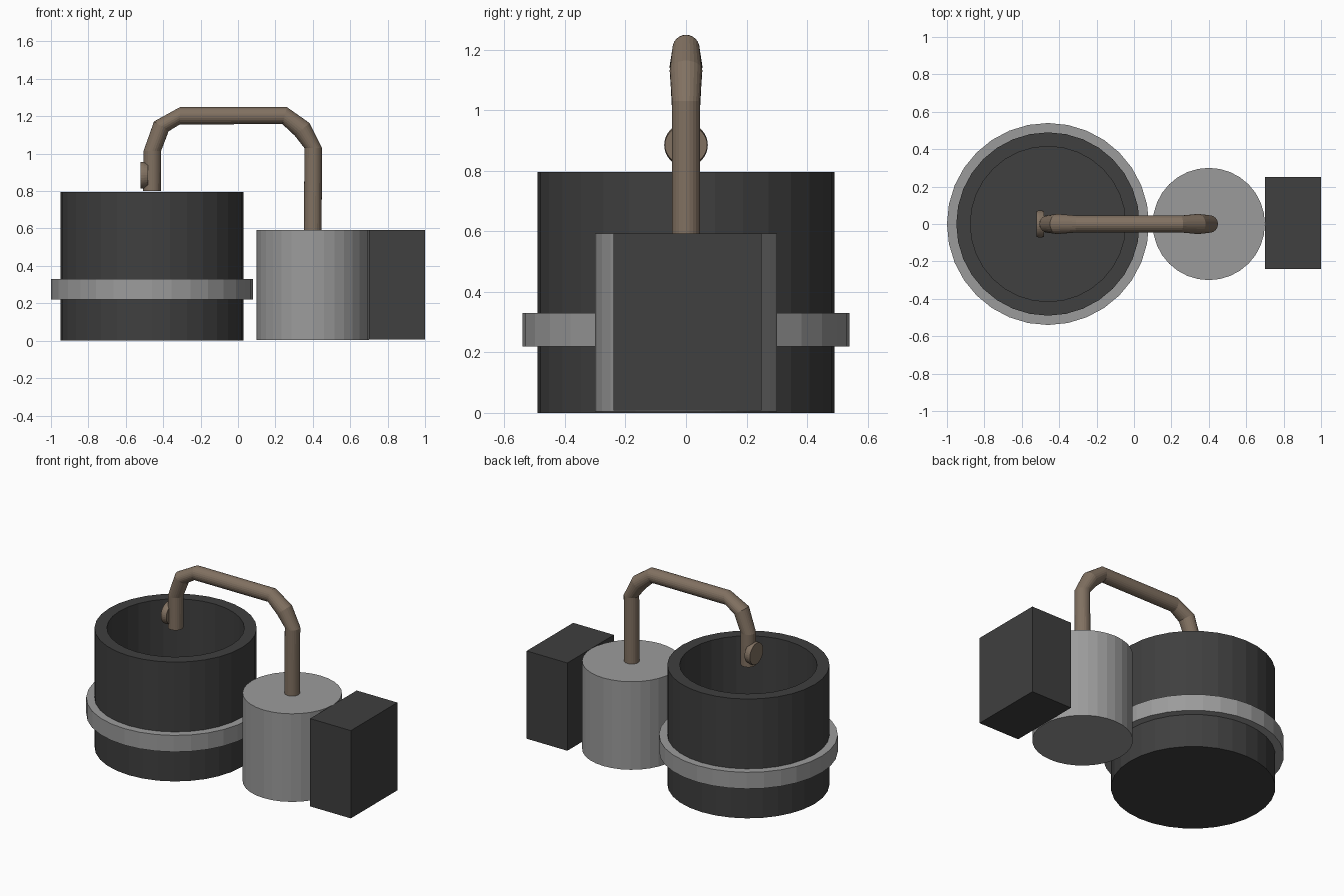
import bpy, bmesh, math
from mathutils import Vector

if "Cube" in bpy.data.objects:
    bpy.data.objects.remove(bpy.data.objects["Cube"])


def material(name, rgb):
    m = bpy.data.materials.new(name)
    m.diffuse_color = (*rgb, 1)
    m.use_nodes = True
    m.node_tree.nodes["Principled BSDF"].inputs["Base Color"].default_value = m.diffuse_color
    return m


DARK = material("dark_grey", (0.05, 0.05, 0.05))
GREY = material("mid_grey", (0.33, 0.33, 0.33))
BROWN = material("pipe_brown", (0.22, 0.165, 0.12))


def finish(name, bm, mat):
    bmesh.ops.recalc_face_normals(bm, faces=bm.faces)
    mesh = bpy.data.meshes.new(name)
    bm.to_mesh(mesh)
    bm.free()
    ob = bpy.data.objects.new(name, mesh)
    mesh.materials.append(mat)
    bpy.context.collection.objects.link(ob)
    return ob


def bridge(bm, a, b):
    n = len(a)
    for i in range(n):
        bm.faces.new((a[i], a[(i + 1) % n], b[(i + 1) % n], b[i]))


def lathe(name, x, profile, mat, closed=False, n=32):
    """Spin (radius, z) points about a vertical axis; loop or cap the ends."""
    bm = bmesh.new()
    rings = [[bm.verts.new((x + r * math.sin(2 * math.pi * i / n),
                            r * math.cos(2 * math.pi * i / n), z))
              for i in range(n)] for r, z in profile]
    for a, b in zip(rings, rings[1:]):
        bridge(bm, a, b)
    if closed:
        bridge(bm, rings[-1], rings[0])
    else:
        bm.faces.new(rings[0])
        bm.faces.new(rings[-1])
    return finish(name, bm, mat)


def tube(name, stations, mat, n=24):
    """Sweep rings along x-z stations: (x, z, tilt, in-plane radius, y radius)."""
    bm = bmesh.new()
    rings = []
    for x, z, tilt, r, ry in stations:
        t = math.radians(tilt)
        side = Vector((math.cos(t), 0, math.sin(t)))
        rings.append([bm.verts.new(Vector((x, 0, z))
                      + side * r * math.cos(2 * math.pi * i / n)
                      + Vector((0, ry * math.sin(2 * math.pi * i / n), 0)))
                      for i in range(n)])
    for a, b in zip(rings, rings[1:]):
        bridge(bm, a, b)
    bm.faces.new(rings[0])
    bm.faces.new(rings[-1])
    return finish(name, bm, mat)


# Open tub with thick wall, and the band around it
lathe("tub", -0.46, [(0.49, 0.0), (0.49, 0.795), (0.415, 0.795), (0.415, 0.075)], DARK)
lathe("tub_band", -0.46, [(0.54, 0.22), (0.54, 0.33), (0.48, 0.33), (0.48, 0.22)],
      GREY, closed=True)

# Solid canister
lathe("canister", 0.40, [(0.30, 0.005), (0.30, 0.592)], GREY)

# Box against the canister
bm = bmesh.new()
bmesh.ops.create_cube(bm, size=1)
for v in bm.verts:
    v.co = Vector((0.85, 0.005, 0.30)) + Vector((v.co.x * 0.30, v.co.y * 0.49, v.co.z * 0.585))
finish("control_box", bm, DARK)

# Bent pipe from canister to tub
tube("pipe", [
    (0.40, 0.58, 0, 0.047, 0.047),
    (0.402, 1.03, 0, 0.047, 0.047),
    (0.343, 1.13, 41, 0.052, 0.054),
    (0.25, 1.203, 75, 0.047, 0.045),
    (-0.31, 1.203, 90, 0.046, 0.045),
    (-0.41, 1.146, 146, 0.047, 0.054),
    (-0.458, 1.015, 180, 0.047, 0.047),
    (-0.46, 0.80, 180, 0.047, 0.047),
], BROWN)

# Round knob on the pipe outlet
tube("pipe_knob", [
    (-0.48, 0.885, 90, 0.065, 0.07),
    (-0.505, 0.885, 90, 0.072, 0.072),
    (-0.52, 0.885, 90, 0.070, 0.070),
], BROWN, n=32)
